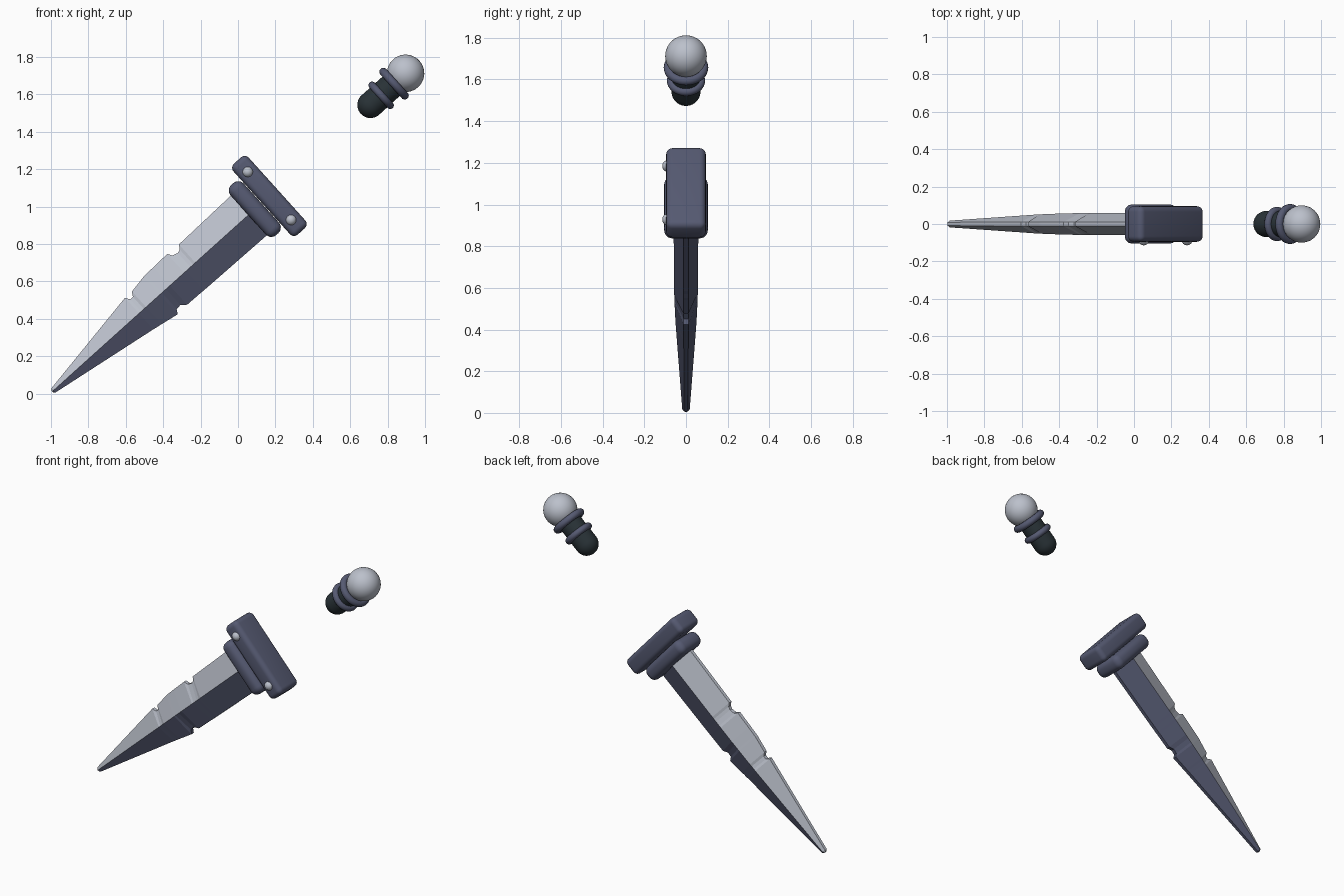
import bpy, bmesh
from math import radians
from mathutils import Matrix

cube = bpy.data.objects.get("Cube")
if cube:
    bpy.data.objects.remove(cube, do_unlink=True)

# Local frame: X runs from blade tip to pommel, Z across the blade, Y through it
FRAME = Matrix.Translation((-0.99, 0, 0.014)) @ Matrix.Rotation(radians(-42), 4, 'Y')


def material(name, rgb):
    m = bpy.data.materials.new(name)
    m.use_nodes = True
    m.diffuse_color = (*rgb, 1)
    m.node_tree.nodes["Principled BSDF"].inputs["Base Color"].default_value = (*rgb, 1)
    return m


silver = material("pale_steel", (0.50, 0.53, 0.60))
slate = material("slate_metal", (0.092, 0.102, 0.168))
leather = material("dark_leather", (0.022, 0.032, 0.038))


def place(obj, name, mats, loc=(0, 0, 0), turn=None, smooth=True):
    obj.name = name
    for m in mats:
        obj.data.materials.append(m)
    obj.matrix_world = FRAME @ Matrix.Translation(loc) @ (turn or Matrix.Identity(4))
    if smooth:
        bpy.ops.object.select_all(action='DESELECT')
        obj.select_set(True)
        bpy.context.view_layer.objects.active = obj
        bpy.ops.object.shade_smooth_by_angle(angle=radians(40))
    return obj


def from_bmesh(bm, name, mats, **kw):
    bmesh.ops.recalc_face_normals(bm, faces=bm.faces)
    mesh = bpy.data.meshes.new(name)
    bm.to_mesh(mesh)
    bm.free()
    obj = bpy.data.objects.new(name, mesh)
    bpy.context.collection.objects.link(obj)
    return place(obj, name, mats, **kw)


def rounded_box(name, u, size, radius):
    bm = bmesh.new()
    bmesh.ops.create_cube(bm, size=1)
    bmesh.ops.scale(bm, vec=size, verts=bm.verts)
    bmesh.ops.bevel(bm, geom=bm.edges[:], offset=radius, segments=5,
                    profile=0.5, affect='EDGES', clamp_overlap=True)
    return from_bmesh(bm, name, [slate], loc=(u, 0, 0))


def ball(name, mat, loc, r):
    bpy.ops.mesh.primitive_uv_sphere_add(segments=32, ring_count=20, radius=r)
    return place(bpy.context.object, name, [mat], loc)


# Notched blade: (distance, upper width, lower width, ridge half thickness)
stations = [
    (-0.004, 0.008, 0.008, 0.010), (0.006, 0.016, 0.016, 0.018),
    (0.62, 0.112, 0.115, 0.050), (0.635, 0.087, 0.118, 0.050),
    (0.655, 0.088, 0.121, 0.051), (0.67, 0.112, 0.124, 0.052),
    (0.77, 0.129, 0.142, 0.055), (0.785, 0.130, 0.118, 0.055),
    (0.815, 0.131, 0.115, 0.056), (0.842, 0.132, 0.138, 0.057),
    (0.945, 0.135, 0.140, 0.058), (0.96, 0.110, 0.141, 0.058),
    (0.99, 0.101, 0.141, 0.058), (1.01, 0.108, 0.142, 0.058),
    (1.025, 0.131, 0.142, 0.058), (1.45, 0.140, 0.148, 0.060),
]
bm = bmesh.new()
rings = []
for u, up, low, t in stations:
    e = min(0.011, t * 0.5)
    section = [(t, 0), (e, up), (-e, up), (-t, 0), (-e, -low), (e, -low)]
    rings.append([bm.verts.new((u, y, v)) for y, v in section])
for a, b in zip(rings, rings[1:]):
    for i in range(6):
        j = (i + 1) % 6
        bm.faces.new((a[i], a[j], b[j], b[i]))
bm.faces.new(rings[0])
bm.faces.new(rings[-1])
# Pale upper half, slate lower half
for f in bm.faces:
    f.material_index = 0 if f.calc_center_median().z > -0.001 else 1
from_bmesh(bm, "blade", [silver, slate], smooth=False)

# Collar, crossguard and front rivets
rounded_box("blade_collar", 1.453, (0.095, 0.21, 0.36), 0.04)
rounded_box("crossguard", 1.558, (0.11, 0.19, 0.51), 0.03)
for side, v in (("upper", 0.173), ("lower", -0.173)):
    ball(side + "_rivet", silver, (1.558, -0.085, v), 0.029)

# Grip stub: capsule lying along the axis
TURN = Matrix.Rotation(radians(90), 4, 'Y')
bm = bmesh.new()
bmesh.ops.create_uvsphere(bm, u_segments=32, v_segments=20, radius=0.07)
for v in bm.verts:
    if v.co.z > 0.001:
        v.co.z += 0.18
from_bmesh(bm, "grip_stub", [leather], loc=(2.285, 0, 0), turn=TURN)

# Grip rings and pommel
for name, u, major, minor in (("small_grip_ring", 2.362, 0.072, 0.020),
                              ("large_grip_ring", 2.455, 0.085, 0.022)):
    bpy.ops.mesh.primitive_torus_add(major_radius=major, minor_radius=minor,
                                     major_segments=40, minor_segments=14)
    place(bpy.context.object, name, [slate], (u, 0, 0), TURN)
ball("pommel", silver, (2.538, 0, 0), 0.1)
